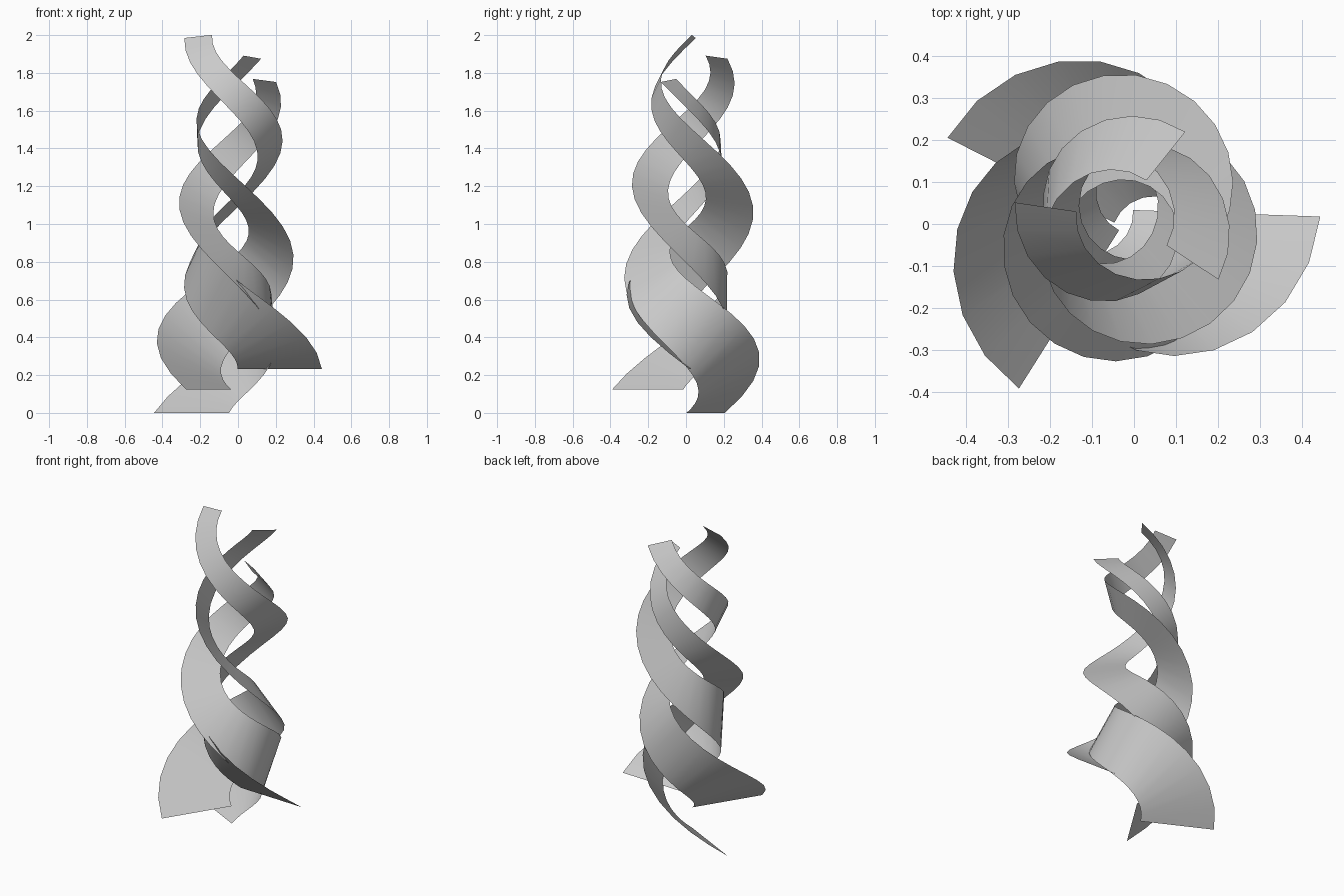
import bpy
from math import sin, cos, pi, radians, atan2
from mathutils import Vector

if "Cube" in bpy.data.objects:
    bpy.data.objects.remove(bpy.data.objects["Cube"])

SEGMENTS = 32          # rows along each ribbon
TURN = radians(540)    # one and a half clockwise turns
HEIGHT = 1.76
ROLL = radians(351)    # roll of the band about its own path


def path_radius(t):
    return 0.243 - 0.054 * t - 0.02 * sin(pi * t) ** 2


def half_width(t):
    return 0.223 - 0.1485 * t - 0.17 * t * t * (1 - t)


def pitch(t):
    return atan2(HEIGHT / TURN, path_radius(t))


def ribbon(name, cx, cy, z0, start):
    # tapered band swept up a helix, rolling with the path's torsion
    rolls = [0.0]
    for k in range(SEGMENTS):
        rolls.append(rolls[-1] + sin(pitch((k + 0.5) / SEGMENTS)))
    verts = []
    for k in range(SEGMENTS + 1):
        t = k / SEGMENTS
        a = radians(start) - TURN * t
        psi = ROLL * rolls[k] / rolls[-1]
        out = Vector((cos(a), sin(a), 0))
        along = Vector((sin(a), -cos(a), 0))
        up = Vector((0, 0, cos(pitch(t)))) - along * sin(pitch(t))
        mid = Vector((cx, cy, z0 + HEIGHT * t)) + out * path_radius(t)
        side = (out * cos(psi) + up * sin(psi)) * half_width(t)
        verts += [mid - side, mid + side]
    faces = [(2 * k, 2 * k + 1, 2 * k + 3, 2 * k + 2) for k in range(SEGMENTS)]
    mesh = bpy.data.meshes.new(name)
    mesh.from_pydata(verts, [], faces)
    mesh.shade_smooth()
    obj = bpy.data.objects.new(name, mesh)
    bpy.context.collection.objects.link(obj)
    return obj


# three copies of the same band, turned and raised in steps
ribbon("lower_ribbon", -0.029, -0.006, 0.0, 153)
ribbon("middle_ribbon", -0.025, 0.002, 0.123, 237.7)
ribbon("upper_ribbon", -0.022, 0.034, 0.233, 358)
